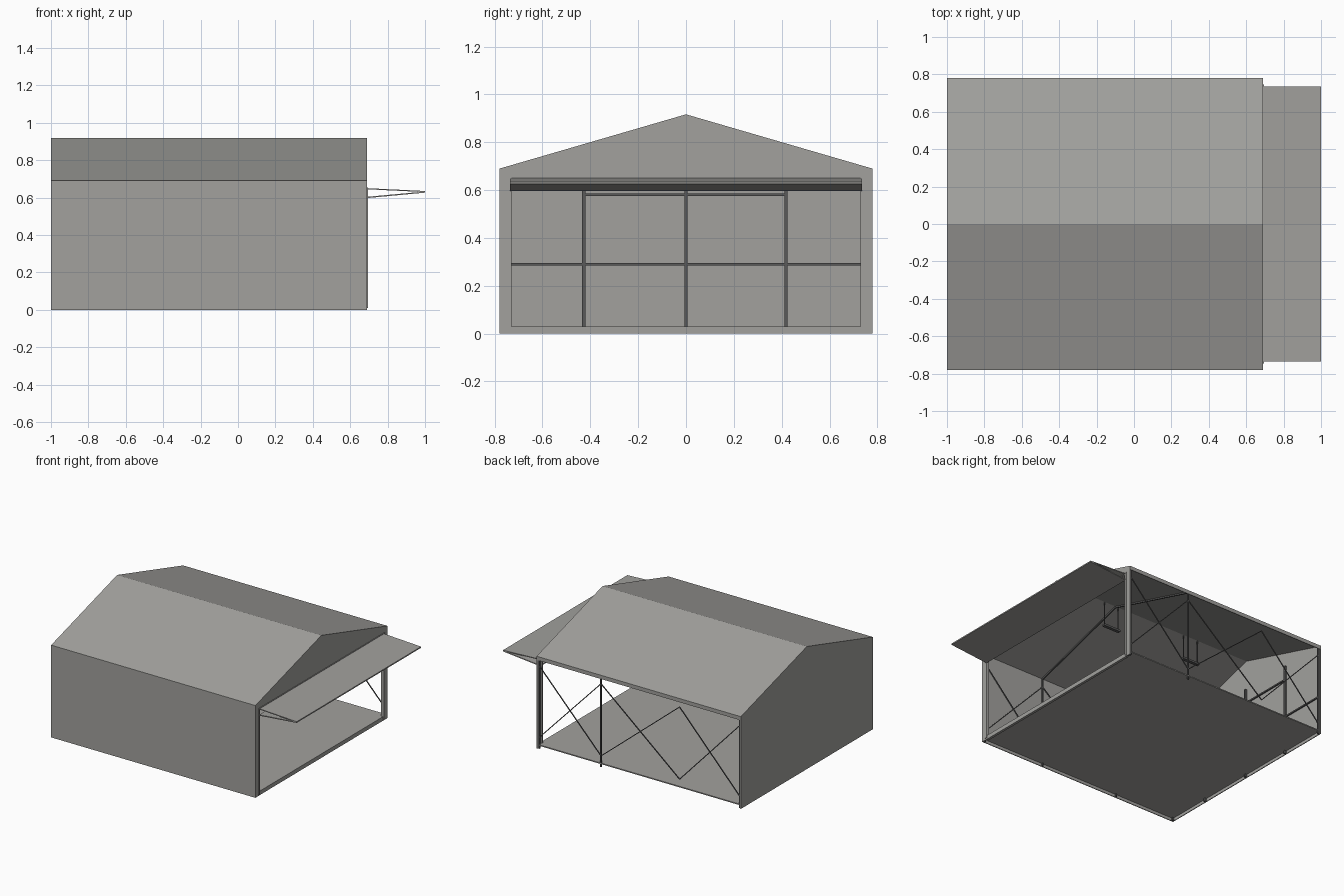
import bpy, bmesh, math
from mathutils import Vector

if "Cube" in bpy.data.objects:
    bpy.data.objects.remove(bpy.data.objects["Cube"])


def material(name, rgb):
    m = bpy.data.materials.new(name)
    m.diffuse_color = (*rgb, 1)
    m.use_nodes = True
    m.node_tree.nodes["Principled BSDF"].inputs["Base Color"].default_value = m.diffuse_color
    return m


CLAD = material("warm grey cladding", (0.36, 0.355, 0.34))
STEEL = material("dark grey steel", (0.1, 0.1, 0.1))


def finish(name, bm, mat):
    bmesh.ops.recalc_face_normals(bm, faces=bm.faces)
    me = bpy.data.meshes.new(name)
    bm.to_mesh(me)
    bm.free()
    me.materials.append(mat)
    ob = bpy.data.objects.new(name, me)
    bpy.context.collection.objects.link(ob)
    return ob


def prism(name, pts, offset, mat):
    """Extrude a flat outline along an offset vector."""
    bm = bmesh.new()
    f = bm.faces.new([bm.verts.new(p) for p in pts])
    r = bmesh.ops.extrude_face_region(bm, geom=[f])
    vs = [v for v in r["geom"] if isinstance(v, bmesh.types.BMVert)]
    bmesh.ops.translate(bm, verts=vs, vec=offset)
    return finish(name, bm, mat)


def box(name, x0, x1, y0, y1, z0, z1, mat):
    return prism(name, [(x0, y0, z0), (x1, y0, z0), (x1, y1, z0), (x0, y1, z0)],
                 (0, 0, z1 - z0), mat)


def beam(name, p, q, w, mat=STEEL):
    """Square bar between two points."""
    p, q = Vector(p), Vector(q)
    d = (q - p).normalized()
    ref = Vector((0, 0, 1)) if abs(d.z) < 0.9 else Vector((1, 0, 0))
    a = d.cross(ref).normalized() * w / 2
    b = d.cross(a).normalized() * w / 2
    return prism(name, [p + a + b, p + a - b, p - a - b, p - a + b], q - p, mat)


L, R, W = -1.0, 0.69, 0.78        # left end, right end, half depth
EAVE, RIDGE, T = 0.69, 0.917, 0.006

# shell: floor, solid front wall, left gable, roof; the back stays open
box("floor", L + T, R - T, -W + T, W - T, 0.022, 0.03, CLAD)
box("front_wall", L, R, -W, -W + T, 0, EAVE - 0.004, CLAD)
prism("left_gable_wall", [(L, -W, 0), (L, W, 0), (L, W, EAVE - .003),
                          (L, 0, RIDGE - .003), (L, -W, EAVE - .003)], (T, 0, 0), CLAD)
prism("roof", [(L, -W, EAVE), (L, 0, RIDGE), (L, W, EAVE),
               (L, W, EAVE - T), (L, 0, RIDGE - T), (L, -W, EAVE - T)],
      (R - L, 0, 0), CLAD)
box("back_eave_trim", L, R, W - T, W, 0.662, EAVE - 0.002, CLAD)

# right gable with the door opening
OW, OZ = 0.735, 0.65
prism("right_gable_wall", [(R, -W, 0), (R, -OW, 0), (R, -OW, OZ), (R, OW, OZ),
                           (R, OW, 0), (R, W, 0), (R, W, EAVE - .003),
                           (R, 0, RIDGE - .003), (R, -W, EAVE - .003)],
      (-T, 0, 0), CLAD)
box("door_sill", R - 0.02, R - 0.001, -OW, OW, 0, 0.03, CLAD)
for s, side in ((-1, "front"), (1, "back")):
    y0, y1 = sorted((s * 0.73, s * 0.745))
    box(side + "_door_jamb", R - 0.02, R + 0.005, y0, y1, 0.01, OZ + 0.004, CLAD)
box("door_header", R - 0.02, R + 0.004, -OW, OW, 0.64, OZ + 0.004, CLAD)

# folded-up door: two long panels meeting at the outer hinge
D = 0.735
prism("upper_door_panel", [(R, -D, 0.65), (1.0, -D, 0.635), (1.0, -D, 0.629),
                           (R, -D, 0.644)], (0, 2 * D, 0), CLAD)
prism("lower_door_panel", [(R, -D, 0.604), (1.0, -D, 0.632), (1.0, -D, 0.626),
                           (R, -D, 0.597)], (0, 2 * D, 0), CLAD)

# side frames: corner posts, inner posts and crossed rods
bays = [R - 0.012, 0.165, -0.485, L + 0.012]
for s, side in ((-1, "front"), (1, "back")):
    y = s * (W - 0.012)
    for i, x in enumerate(bays):
        if s > 0 and i == 2:
            continue
        w = 0.014 if i in (0, 3) else 0.01
        beam(f"{side}_post_{i}", (x, y, 0), (x, y, EAVE - 0.01), w)
    for i in range(3):
        a, b = bays[i], bays[i + 1]
        beam(f"{side}_brace_a_{i}", (a, y, 0.08), (b, y, 0.62), 0.006)
        beam(f"{side}_brace_b_{i}", (a, y, 0.62), (b, y, 0.08), 0.006)
    # rafter half
    beam(side + "_rafter", (0.165, y, EAVE - 0.01), (0.165, 0, RIDGE - 0.014), 0.01)

# left wall columns and girts
for i, y in enumerate((-0.427, 0, 0.418)):
    beam(f"left_wall_column_{i}", (L + 0.014, y, 0), (L + 0.014, y, 0.685), 0.014)
beam("left_wall_lower_girt", (L + 0.012, -W + T, 0.29), (L + 0.012, W - T, 0.29), 0.01)
beam("left_wall_upper_girt", (L + 0.012, -0.427, 0.58), (L + 0.012, 0.418, 0.58), 0.01)

# lights hung from the ridge
for i, x in enumerate((0.2, -0.5)):
    box(f"hanging_light_{i}", x - 0.07, x + 0.07, -0.012, 0.012, 0.72, 0.735, STEEL)
    for j in (-1, 1):
        beam(f"light_rod_{i}_{j}", (x + j * 0.06, 0, 0.735),
             (x + j * 0.06, 0, RIDGE - 0.01), 0.005)
